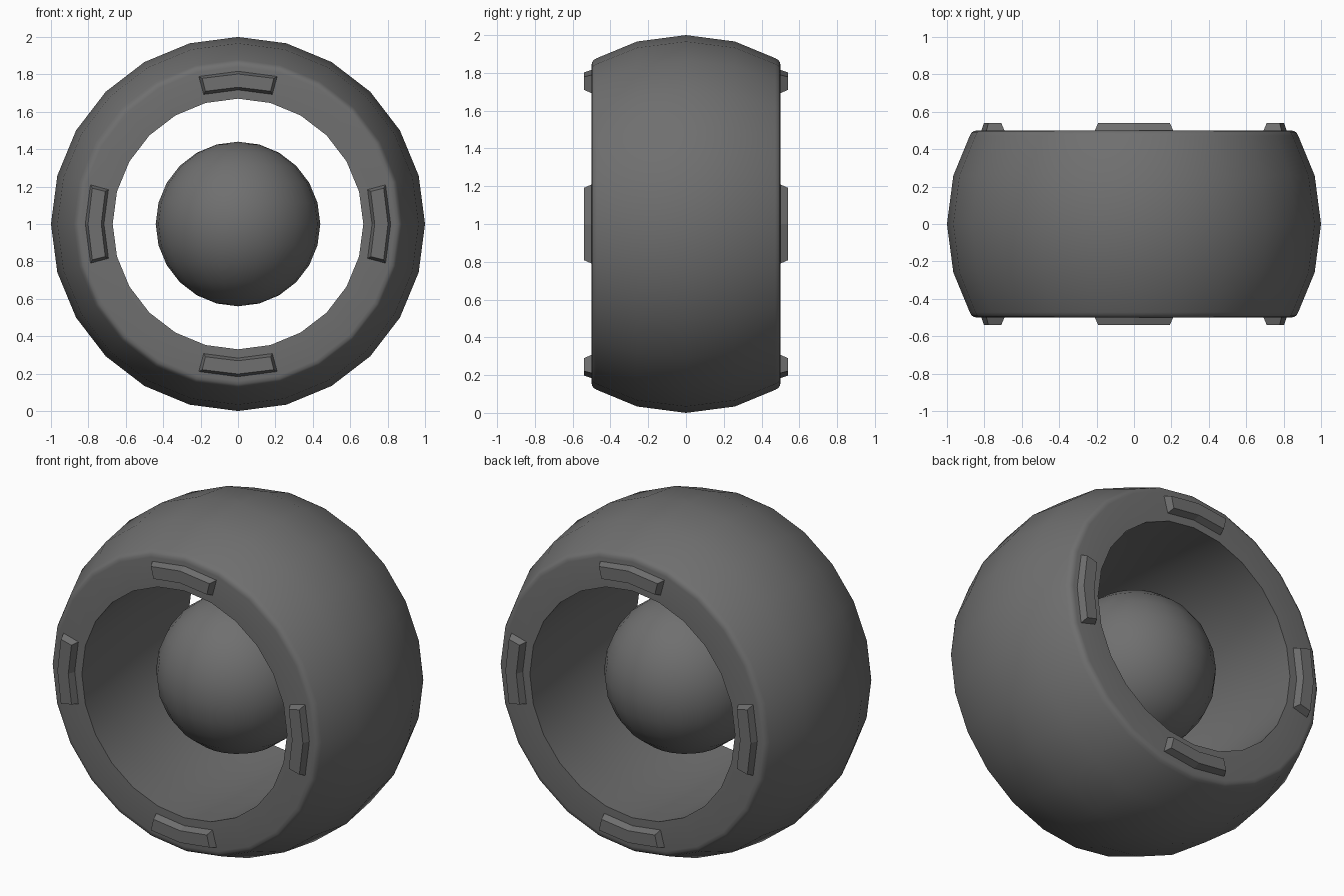
import bpy, bmesh
from math import sin, cos, pi, radians

if "Cube" in bpy.data.objects:
    bpy.data.objects.remove(bpy.data.objects["Cube"])

CENTER_Z = 1.0
SEGMENTS = 24

# Dark grey finish shared by all parts
dark = bpy.data.materials.new("dark_grey")
dark.diffuse_color = (0.16, 0.16, 0.16, 1)
dark.use_nodes = True
dark.node_tree.nodes["Principled BSDF"].inputs["Base Color"].default_value = dark.diffuse_color


def make_object(name, verts, faces, smooth):
    mesh = bpy.data.meshes.new(name)
    mesh.from_pydata(verts, [], faces)
    bm = bmesh.new()
    bm.from_mesh(mesh)
    bmesh.ops.recalc_face_normals(bm, faces=bm.faces)
    bm.to_mesh(mesh)
    bm.free()
    mesh.materials.append(dark)
    obj = bpy.data.objects.new(name, mesh)
    bpy.context.collection.objects.link(obj)
    if smooth:
        bpy.ops.object.select_all(action='DESELECT')
        obj.select_set(True)
        bpy.context.view_layer.objects.active = obj
        bpy.ops.object.shade_smooth_by_angle(angle=radians(35))
    return obj


def polar(r, a, y):
    return (r * sin(a), y, CENTER_Z + r * cos(a))


# Outer ring: domed profile (y, radius) with rounded shoulders and a slightly
# hollowed bore, turned round y
half = [(0.259, 0.966), (0.472, 0.878), (0.488, 0.869), (0.497, 0.857),
        (0.5, 0.84), (0.5, 0.67), (0.259, 0.688)]
profile = [(-y, r) for y, r in reversed(half)] + [(0, 1.0)] + half + [(0, 0.695)]
n = len(profile)
verts = [polar(r, 2 * pi * s / SEGMENTS, y)
         for s in range(SEGMENTS) for y, r in profile]
faces = [(s * n + i, s * n + (i + 1) % n,
          (s + 1) % SEGMENTS * n + (i + 1) % n, (s + 1) % SEGMENTS * n + i)
         for s in range(SEGMENTS) for i in range(n)]
make_object("outer_ring", verts, faces, True)

# Centre ball
bpy.ops.mesh.primitive_uv_sphere_add(segments=24, ring_count=12, radius=0.44,
                                     location=(0, 0, CENTER_Z))
ball = bpy.context.object
ball.name = "centre_ball"
ball.data.materials.append(dark)
bpy.ops.object.shade_smooth()


# Raised pads: bent blocks with chamfered sides, four on each face
def pad(name, mid, side):
    verts = []
    for y, inset in ((0.495, 0.0), (0.54, 0.016)):
        r_in, r_out = 0.715 + inset, 0.818 - inset
        spread = radians(15) - inset / 0.765
        for k in (-1, 0, 1):
            verts.append(polar(r_in, mid + k * spread, side * y))
            verts.append(polar(r_out, mid + k * spread, side * y))
    faces = [(0, 1, 7, 6), (4, 5, 11, 10)]
    for i in (0, 2):
        faces += [(i, i + 1, i + 3, i + 2), (i + 6, i + 7, i + 9, i + 8),
                  (i, i + 2, i + 8, i + 6), (i + 1, i + 3, i + 9, i + 7)]
    make_object(name, verts, faces, False)


for side, label in ((-1, "front"), (1, "back")):
    for q, place in enumerate(("top", "right", "bottom", "left")):
        pad(f"{label}_{place}_pad", q * pi / 2, side)
